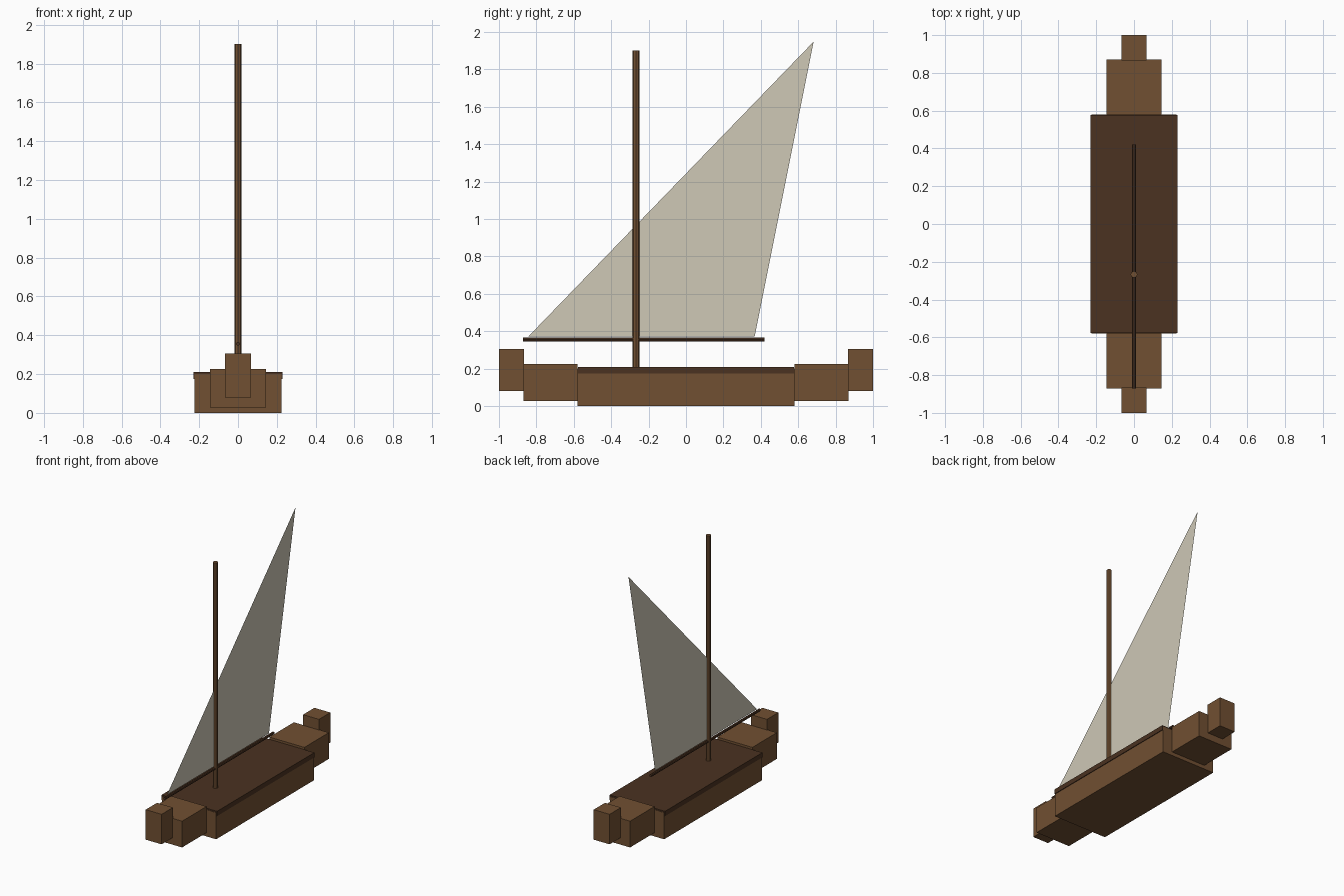
import bpy, bmesh
from math import pi
from mathutils import Matrix

if "Cube" in bpy.data.objects:
    bpy.data.objects.remove(bpy.data.objects["Cube"])


def material(name, rgb):
    m = bpy.data.materials.new(name)
    m.diffuse_color = (*rgb, 1)
    m.use_nodes = True
    m.node_tree.nodes["Principled BSDF"].inputs["Base Color"].default_value = m.diffuse_color
    return m


WOOD = material("wood", (0.165, 0.08, 0.032))
DARK = material("dark_wood", (0.07, 0.032, 0.015))
CLOTH = material("sailcloth", (0.62, 0.58, 0.47))


def finish(name, bm, mat):
    me = bpy.data.meshes.new(name)
    bm.to_mesh(me)
    bm.free()
    me.materials.append(mat)
    ob = bpy.data.objects.new(name, me)
    bpy.context.collection.objects.link(ob)
    return ob


def box(name, half_x, y0, y1, z0, z1, mat):
    bm = bmesh.new()
    place = Matrix.Translation((0, (y0 + y1) / 2, (z0 + z1) / 2))
    size = Matrix.Diagonal((2 * half_x, y1 - y0, z1 - z0, 1))
    bmesh.ops.create_cube(bm, size=1, matrix=place @ size)
    return finish(name, bm, mat)


def pole(name, center, radius, length, sides, matrix, mat):
    bm = bmesh.new()
    bmesh.ops.create_cone(bm, cap_ends=True, segments=sides, radius1=radius,
                          radius2=radius, depth=length,
                          matrix=Matrix.Translation(center) @ matrix)
    return finish(name, bm, mat)


# Hull and deck
box("hull", 0.225, -0.58, 0.58, 0, 0.2, WOOD)
box("deck", 0.23, -0.577, 0.577, 0.174, 0.21, DARK)

# Stepped bow and stern
for label, s in (("bow", -1), ("stern", 1)):
    box(label + "_block", 0.145, *sorted((s * 0.58, s * 0.87)), 0.028, 0.225, WOOD)
    box(label + "_post", 0.066, *sorted((s * 0.866, s * 1.0)), 0.08, 0.305, WOOD)

# Mast and boom
pole("mast", (0, -0.267, 1.05), 0.018, 1.7, 8, Matrix.Identity(4), WOOD)
pole("boom", (0, -0.226, 0.356), 0.01, 1.292, 8, Matrix.Rotation(pi / 2, 4, 'X'), DARK)

# Triangular sail, a single sheet on the centre line
bm = bmesh.new()
bm.faces.new([bm.verts.new((0, y, z)) for y, z in
              ((-0.842, 0.373), (0.367, 0.373), (0.682, 1.948))])
finish("sail", bm, CLOTH)
